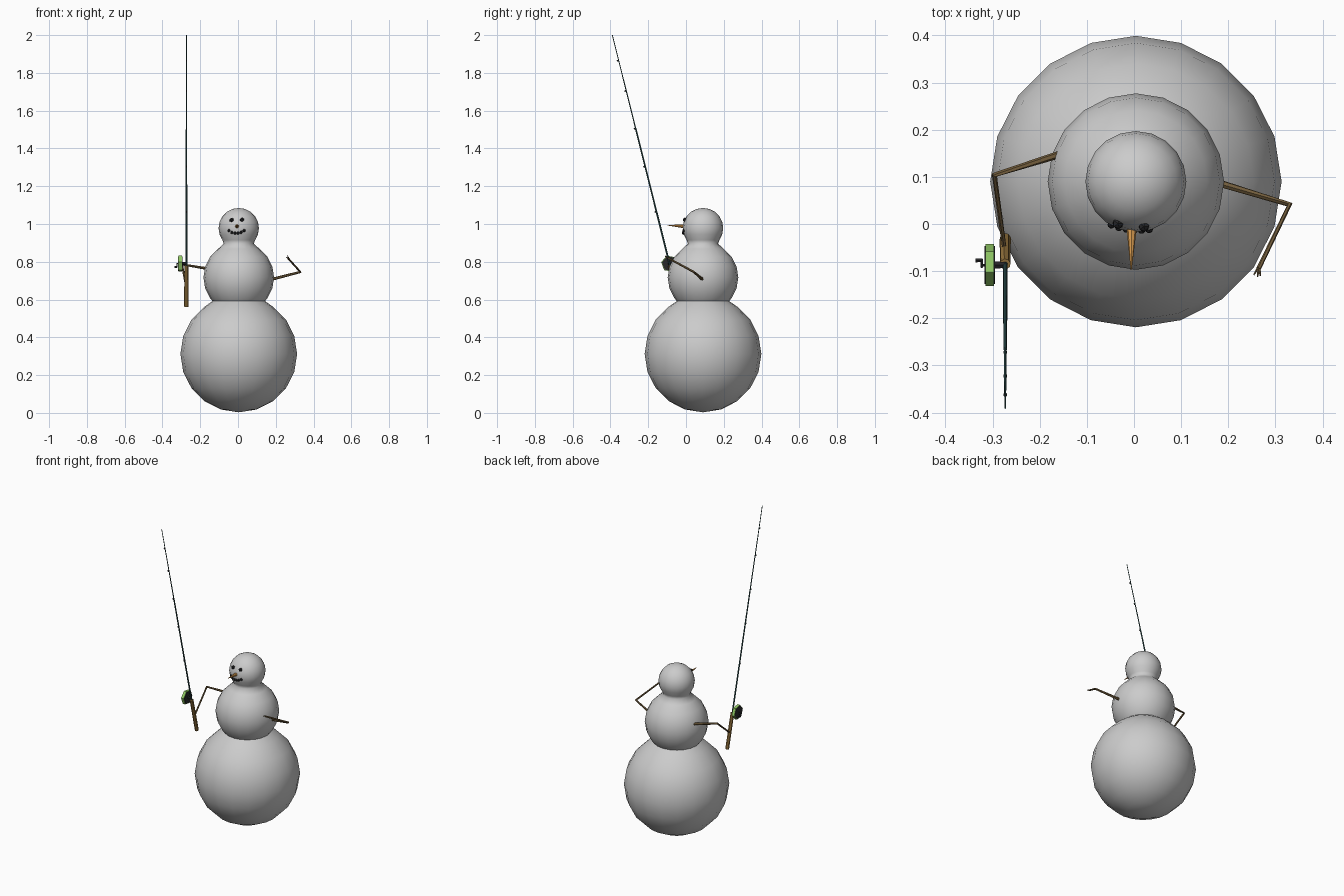
import bpy, bmesh, math
from mathutils import Vector, Matrix

if "Cube" in bpy.data.objects:
    bpy.data.objects.remove(bpy.data.objects["Cube"])


def material(name, rgb):
    m = bpy.data.materials.new(name)
    m.diffuse_color = (*rgb, 1)
    m.use_nodes = True
    m.node_tree.nodes["Principled BSDF"].inputs["Base Color"].default_value = m.diffuse_color
    return m


BARK = material("bark", (0.17, 0.11, 0.045))
CORK = material("cork", (0.33, 0.19, 0.05))
DARK = material("coal_black", (0.02, 0.02, 0.022))
GREEN = material("reel_green", (0.28, 0.58, 0.13))
TEAL = material("rod_teal", (0.03, 0.09, 0.09))
ORANGE = material("carrot_orange", (0.8, 0.38, 0.09))


def finish(name, bm, mat=None, smooth=None):
    bmesh.ops.recalc_face_normals(bm, faces=bm.faces)
    me = bpy.data.meshes.new(name)
    bm.to_mesh(me)
    bm.free()
    ob = bpy.data.objects.new(name, me)
    bpy.context.collection.objects.link(ob)
    if mat:
        me.materials.append(mat)
    if smooth:
        bpy.ops.object.select_all(action='DESELECT')
        ob.select_set(True)
        bpy.context.view_layer.objects.active = ob
        bpy.ops.object.shade_smooth_by_angle(angle=math.radians(smooth))
    return ob


def add_cone(bm, a, b, r1, r2, sides):
    a, b = Vector(a), Vector(b)
    d = b - a
    m = Matrix.Translation((a + b) / 2) @ d.to_track_quat('Z', 'Y').to_matrix().to_4x4()
    bmesh.ops.create_cone(bm, cap_ends=True, segments=sides, radius1=r1,
                          radius2=r2, depth=d.length, matrix=m)


def rod(name, points, radii, mat, sides=8):
    """Tapered tube with mitred rings at each point of a path."""
    bm = bmesh.new()
    p = [Vector(q) for q in points]
    rings = []
    for i, q in enumerate(p):
        t = (p[min(i + 1, len(p) - 1)] - p[max(i - 1, 0)]).normalized()
        u = t.cross(Vector((0.3, 0.2, 1))).normalized()
        v = t.cross(u)
        rings.append([bm.verts.new(q + radii[i] * (math.cos(k * math.tau / sides) * u
                      + math.sin(k * math.tau / sides) * v)) for k in range(sides)])
    for r, s in zip(rings, rings[1:]):
        for k in range(sides):
            n = (k + 1) % sides
            bm.faces.new((r[k], r[n], s[n], s[k]))
    bm.faces.new(rings[0])
    bm.faces.new(rings[-1])
    return finish(name, bm, mat, 40)


# Snow body: three balls as one turned profile with soft joints
def arc(r, z, start, end):
    return [(r * math.cos(math.radians(a)), z + r * math.sin(math.radians(a)))
            for a in range(start, end + 1, 18)]


profile = (arc(0.309, 0.312, -90, 54) + [(0.139, 0.592)] + arc(0.187, 0.717, -36, 54)
           + [(0.08, 0.895)] + arc(0.107, 0.978, -36, 90))
bm = bmesh.new()
verts = [bm.verts.new((0.004 + r, 0.09, z)) for r, z in profile]
edges = [bm.edges.new(e) for e in zip(verts, verts[1:])]
bmesh.ops.spin(bm, geom=verts + edges, cent=(0.004, 0.09, 0), axis=(0, 0, 1),
               angle=math.tau, steps=20)
bmesh.ops.remove_doubles(bm, verts=bm.verts, dist=0.0005)
finish("snow_body", bm, None, 80)

# Eyes and mouth: lumps of coal set on the head
HEAD = Vector((0.004, 0.09, 0.978))


def coal(name, spots, r):
    bm = bmesh.new()
    for x, z in spots:
        dx, dz = x - HEAD.x, z - HEAD.z
        y = HEAD.y - math.sqrt(0.106 ** 2 - dx * dx - dz * dz)
        bmesh.ops.create_icosphere(bm, subdivisions=1, radius=r,
                                   matrix=Matrix.Translation((x, y, z)))
    finish(name, bm, DARK)


coal("eyes", [(-0.034, 1.021), (0.021, 1.022)], 0.0125)
coal("mouth", [(-0.008 + 0.04 * t, 0.951 + 0.014 * t * t)
               for t in (-1, -0.6, -0.2, 0.2, 0.6, 1)], 0.009)

# Carrot nose
bm = bmesh.new()
add_cone(bm, (-0.005, -0.008, 0.988), (-0.006, -0.097, 0.993), 0.011, 0.001, 8)
finish("nose", bm, ORANGE, 40)

# Twig arms
rod("raised_arm", [(0.15, 0.096, 0.70), (0.33, 0.041, 0.746), (0.264, -0.095, 0.82)],
    [0.0085, 0.0065, 0.005], BARK, 6)
for i, tip in enumerate([(0.254, -0.108, 0.824), (0.262, -0.112, 0.832), (0.268, -0.11, 0.826)]):
    rod(f"twig_finger_{i}", [(0.265, -0.09, 0.818), tip], [0.0035, 0.0015], BARK, 5)
rod("holding_arm", [(-0.14, 0.153, 0.76), (-0.296, 0.104, 0.786), (-0.275, -0.05, 0.665)],
    [0.0085, 0.0065, 0.005], BARK, 6)


# Fishing rod: grip, then a two-stage tapering pole
def on_rod(z, dx=0, dy=0):
    return (-0.273 + dx, -0.09 - 0.25 * (z - 0.80) + dy, z)


rod("rod_grip", [on_rod(0.563), on_rod(0.78)], [0.012, 0.0115], CORK)
rod("rod_lower", [on_rod(0.77), on_rod(1.5)], [0.005, 0.004], TEAL)
rod("rod_upper", [on_rod(1.49), on_rod(2.0)], [0.0033, 0.002], TEAL, 6)

# Line guides along the front of the pole
bm = bmesh.new()
for z in (1.06, 1.3, 1.5, 1.7, 1.86):
    add_cone(bm, on_rod(z, 0, -0.006), on_rod(z + 0.008, 0, -0.006), 0.004, 0.004, 6)
finish("line_guides", bm, DARK)

# Reel: green hexagonal housing with dark side plates, mount and crank
C = Vector((0, -0.087, 0.79))


def hexagon(name, x0, x1, r, mat):
    bm = bmesh.new()
    rings = [[bm.verts.new((x, C.y + r * math.cos(math.radians(50 + 60 * k)),
                            C.z + r * math.sin(math.radians(50 + 60 * k))))
              for k in range(6)] for x in (x0, x1)]
    for k in range(6):
        n = (k + 1) % 6
        bm.faces.new((rings[0][k], rings[0][n], rings[1][n], rings[1][k]))
    for r_ in rings:
        bm.faces.new(r_)
    finish(name, bm, mat)


hexagon("reel_housing", -0.315, -0.297, 0.045, GREEN)
hexagon("reel_outer_plate", -0.3165, -0.314, 0.041, DARK)
hexagon("reel_inner_plate", -0.298, -0.2945, 0.041, DARK)
bm = bmesh.new()
add_cone(bm, (-0.296, C.y, C.z), (-0.272, C.y, C.z), 0.009, 0.007, 6)
finish("reel_mount", bm, DARK)
bm = bmesh.new()
add_cone(bm, (-0.315, C.y, C.z), (-0.325, C.y, C.z), 0.003, 0.003, 6)
add_cone(bm, (-0.323, C.y - 0.004, C.z), (-0.323, C.y + 0.012, C.z - 0.02), 0.003, 0.003, 6)
add_cone(bm, (-0.322, C.y + 0.01, C.z - 0.018), (-0.336, C.y + 0.01, C.z - 0.018), 0.004, 0.005, 6)
finish("reel_crank", bm, DARK)
